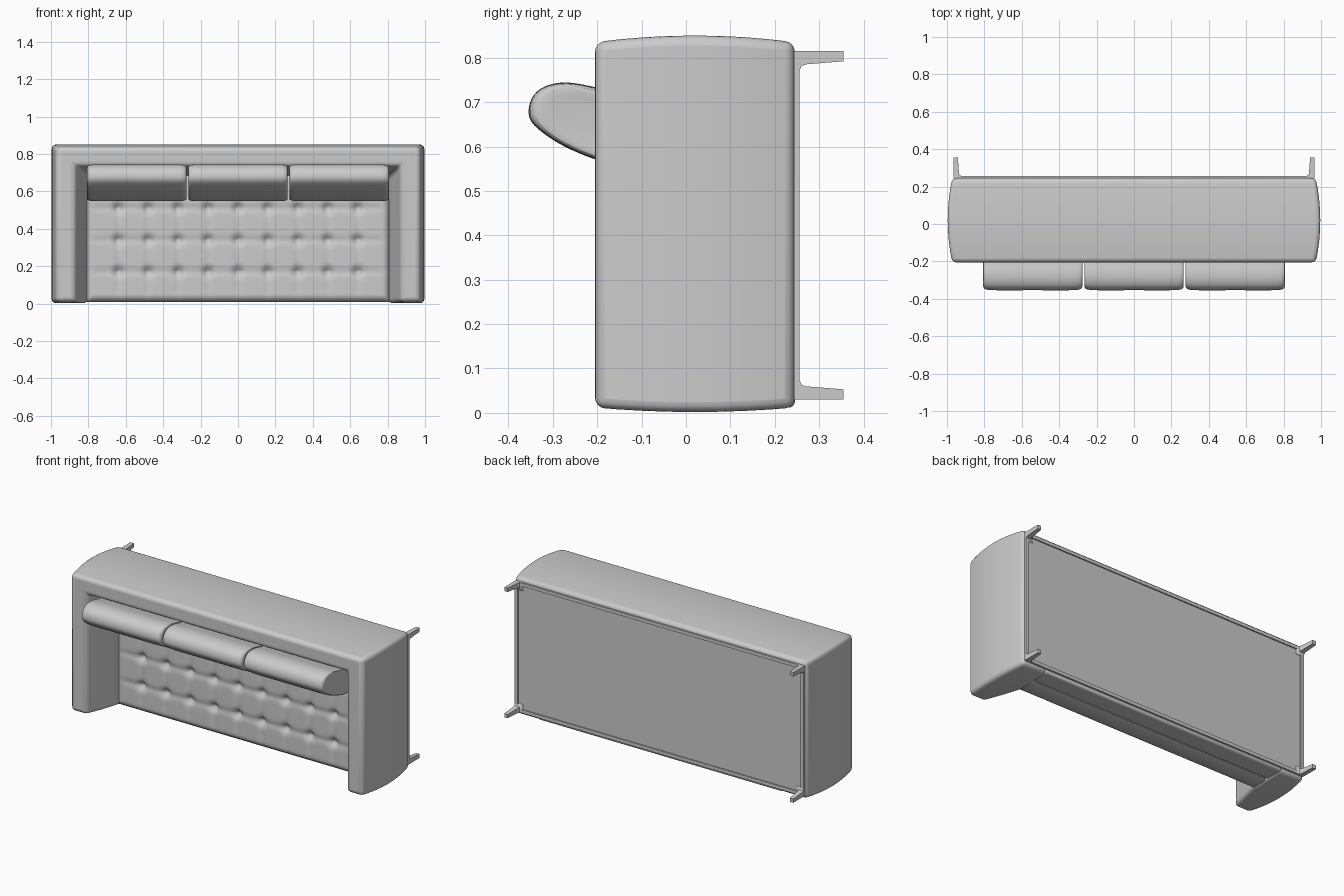
import bpy, bmesh, math

if "Cube" in bpy.data.objects:
    bpy.data.objects.remove(bpy.data.objects["Cube"])


def finish(name, bm, bevel=0.0, segs=4, subsurf=0, angle=40):
    bmesh.ops.recalc_face_normals(bm, faces=bm.faces)
    me = bpy.data.meshes.new(name)
    bm.to_mesh(me)
    bm.free()
    ob = bpy.data.objects.new(name, me)
    bpy.context.collection.objects.link(ob)
    if bevel:
        m = ob.modifiers.new("bevel", 'BEVEL')
        m.width, m.segments, m.limit_method = bevel, segs, 'ANGLE'
        m.angle_limit = math.radians(35)
    if subsurf:
        m = ob.modifiers.new("subsurf", 'SUBSURF')
        m.levels = m.render_levels = subsurf
    bpy.ops.object.select_all(action='DESELECT')
    ob.select_set(True)
    bpy.context.view_layer.objects.active = ob
    bpy.ops.object.shade_smooth_by_angle(angle=math.radians(angle))
    return ob


def loft(bm, rings):
    """Skin closed rings of points; returns the vertex rings."""
    vs = [[bm.verts.new(p) for p in r] for r in rings]
    n = len(vs[0])
    for a, b in zip(vs, vs[1:]):
        for i in range(n):
            bm.faces.new((a[i], a[(i + 1) % n], b[(i + 1) % n], b[i]))
    return vs


def box(name, x, y, z, bevel=0.0, segs=3):
    bm = bmesh.new()
    vs = loft(bm, [[(a, b, c) for a, c in ((x[0], z[0]), (x[1], z[0]), (x[1], z[1]), (x[0], z[1]))] for b in y])
    bm.faces.new(vs[0])
    bm.faces.new(vs[-1])
    return finish(name, bm, bevel, segs)


# Arms and back: one U-shaped shell, slanted inside and softly bulged outside
bm = bmesh.new()
rings = []
for k in range(9):
    t = k / 8
    y = -0.205 + 0.45 * t
    bulge = 1 - (2 * t - 1) ** 2
    o = 0.972 + 0.024 * bulge
    top, low = 0.835 + 0.015 * bulge, 0.012 - 0.01 * bulge
    s = min(1, t / 0.5)
    i, zi = 0.87 - 0.065 * s, 0.74 - 0.06 * s
    rings.append([(-o, y, low), (-o, y, top), (o, y, top), (o, y, low),
                  (i, y, low), (i, y, zi), (-i, y, zi), (-i, y, low)])
vs = loft(bm, rings)
for r in (vs[0], vs[-1]):
    for q in ((0, 1, 6, 7), (1, 2, 5, 6), (2, 3, 4, 5)):
        bm.faces.new([r[j] for j in q])
finish("arms_and_back", bm, 0.022)

# Seat base and underside panel
box("seat_base", (-0.82, 0.82), (0.13, 0.245), (0.012, 0.72), 0.012)
box("underside_panel", (-0.955, 0.955), (0.235, 0.249), (0.04, 0.805))

# Tufted seat cushion
W, Z0, Z1 = 0.812, 0.008, 0.70
NX, NZ = 130, 56


def seat_y(x, z):
    dx = min(abs(x - 0.16 * k) for k in range(-4, 5))
    dz = min(abs(z - b) for b in (0.17, 0.34, 0.51))
    edge = min(W - abs(x), z - Z0, Z1 - z)
    round_off = 0.03 * max(0, 1 - edge / 0.035) ** 2
    fade = min(1, edge / 0.08)
    button = 0.022 * math.exp(-(dx * dx + dz * dz) / 0.0006)
    seams = 0.005 * (math.exp(-(dx / 0.016) ** 2) + math.exp(-(dz / 0.016) ** 2))
    return -0.006 + round_off + fade * (button + seams)


bm = bmesh.new()
grid = []
for a in range(NX + 1):
    x = -W + 2 * W * a / NX
    zs = [Z0 + (Z1 - Z0) * b / NZ for b in range(NZ + 1)]
    grid.append([bm.verts.new((x, seat_y(x, z), z)) for z in zs])
for a in range(NX):
    for b in range(NZ):
        bm.faces.new((grid[a][b], grid[a + 1][b], grid[a + 1][b + 1], grid[a][b + 1]))
border = [e for e in bm.edges if e.is_boundary]
for y, shrink in ((0.11, 1.0), (0.13, 0.985)):
    ext = bmesh.ops.extrude_edge_only(bm, edges=border)["geom"]
    border = [g for g in ext if isinstance(g, bmesh.types.BMEdge)]
    for v in {v for e in border for v in e.verts}:
        v.co.y = y
        v.co.x *= shrink
        v.co.z = 0.35 + (v.co.z - 0.35) * shrink
bmesh.ops.holes_fill(bm, edges=border, sides=0)
finish("seat_cushion", bm, angle=60)

# Three leaning back cushions
PROFILE = [(0.02, 0.62), (0.0, 0.57), (-0.05, 0.545), (-0.13, 0.548), (-0.2, 0.568),
           (-0.28, 0.60), (-0.34, 0.642), (-0.36, 0.67), (-0.348, 0.72), (-0.31, 0.742),
           (-0.26, 0.747), (-0.2, 0.732), (-0.1, 0.712), (0.0, 0.68)]
for n, cx in enumerate((-0.541, 0, 0.541)):
    bm = bmesh.new()
    rings = []
    for dx, s in ((-0.262, 0.6), (-0.27, 0.93), (-0.245, 0.985), (-0.12, 0.985), (0, 0.98),
                  (0.12, 0.985), (0.245, 0.985), (0.27, 0.93), (0.262, 0.6)):
        rings.append([(cx + dx, -0.17 + (y + 0.17) * (s + 0.015), 0.645 + (z - 0.645) * (s + 0.015))
                      for y, z in PROFILE])
    vs = loft(bm, rings)
    bm.faces.new(vs[0])
    bm.faces.new(vs[-1])
    finish("back_cushion_%d" % (n + 1), bm, subsurf=2, angle=80)

# Metal frame rails
for name, z in (("front_rail", 0.03), ("rear_rail", 0.795)):
    box(name, (-0.965, 0.965), (0.243, 0.256), (z, z + 0.02))
for name, x in (("left_rail", -0.965), ("right_rail", 0.945)):
    box(name, (x, x + 0.02), (0.243, 0.256), (0.03, 0.815))

# Tapered legs with a curved flare into the frame
for sx in (-1, 1):
    for zc, sz in ((0.03, 1), (0.815, -1)):
        bm = bmesh.new()
        rings = []
        for y, w in ((0.25, 0.05), (0.256, 0.044), (0.26, 0.034), (0.268, 0.03), (0.355, 0.023)):
            x0, x1, z1 = sx * 0.965, sx * (0.965 - w), zc + sz * w
            rings.append([(x0, y, zc), (x1, y, zc), (x1, y, z1), (x0, y, z1)])
        vs = loft(bm, rings)
        bm.faces.new(vs[0])
        bm.faces.new(vs[-1])
        finish("%s_%s_leg" % ("front" if sz > 0 else "rear", "left" if sx < 0 else "right"), bm)
